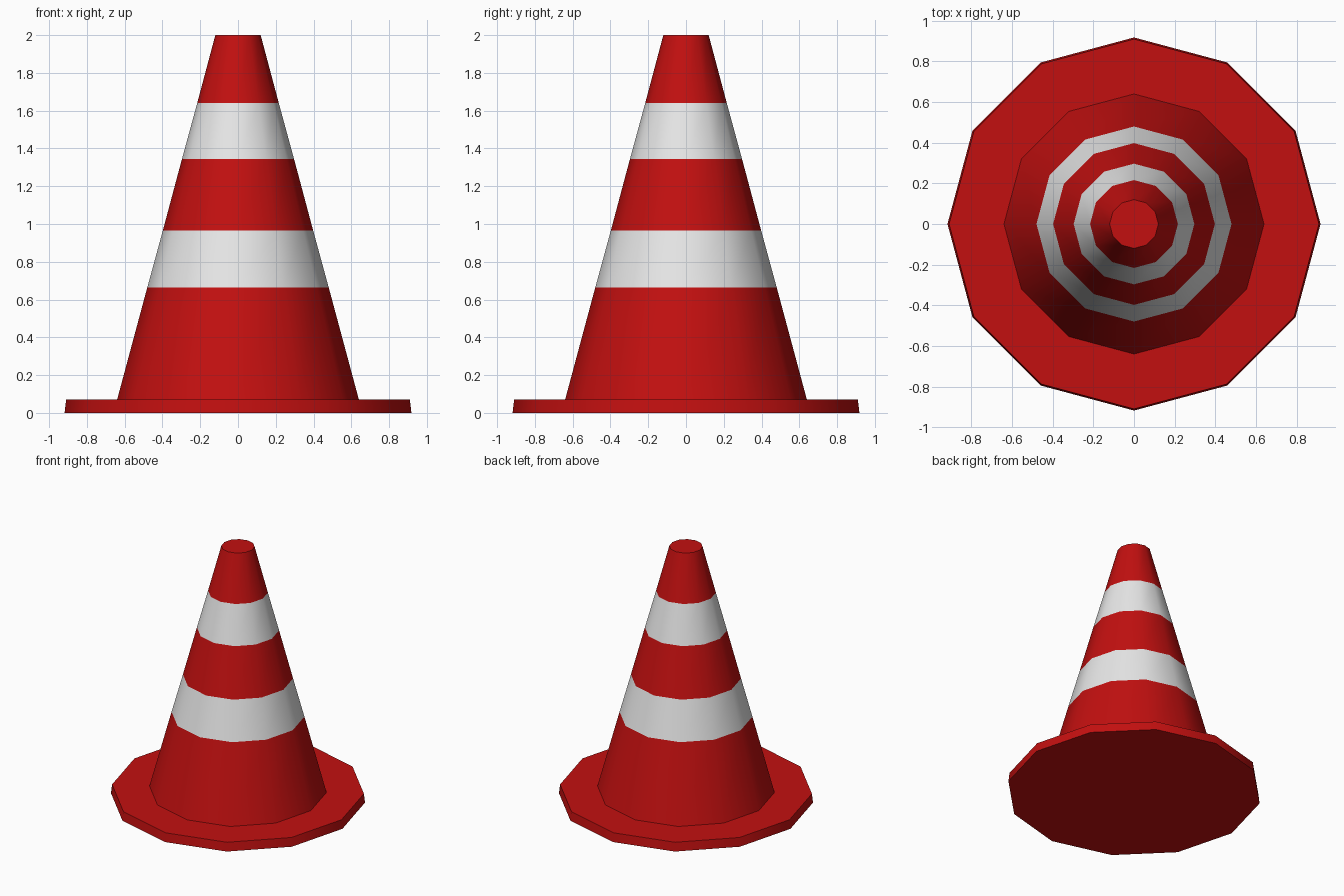
import bpy, bmesh, math

if "Cube" in bpy.data.objects:
    bpy.data.objects.remove(bpy.data.objects["Cube"])

SIDES = 12


def material(name, rgb):
    m = bpy.data.materials.new(name)
    m.diffuse_color = (*rgb, 1)
    m.use_nodes = True
    m.node_tree.nodes["Principled BSDF"].inputs["Base Color"].default_value = m.diffuse_color
    return m


red = material("cone red", (0.54, 0.005, 0.005))
white = material("stripe white", (0.8, 0.8, 0.8))

# Outline from the ground up: radius, height, material of the band above
profile = [
    (0.918, 0.0, 0),    # base plate rim
    (0.91, 0.07, 0),    # base plate top
    (0.64, 0.07, 0),    # foot of the cone
    (0.48, 0.665, 1),   # lower stripe
    (0.398, 0.965, 0),
    (0.297, 1.343, 1),  # upper stripe
    (0.216, 1.64, 0),
    (0.12, 2.0, 0),     # tip
]

bm = bmesh.new()
rings = [[bm.verts.new((r * math.cos(math.tau * i / SIDES),
                        r * math.sin(math.tau * i / SIDES), z))
          for i in range(SIDES)] for r, z, _ in profile]

# Bands between neighbouring rings
for low, high, (_, _, mat) in zip(rings, rings[1:], profile):
    for i in range(SIDES):
        j = (i + 1) % SIDES
        bm.faces.new((low[i], low[j], high[j], high[i])).material_index = mat

# Underside and flat tip
bm.faces.new(rings[0][::-1])
bm.faces.new(rings[-1])

mesh = bpy.data.meshes.new("traffic_cone")
bm.to_mesh(mesh)
bm.free()
mesh.materials.append(red)
mesh.materials.append(white)

cone = bpy.data.objects.new("traffic_cone", mesh)
bpy.context.collection.objects.link(cone)
bpy.context.view_layer.objects.active = cone
cone.select_set(True)
bpy.ops.object.shade_smooth_by_angle(angle=math.radians(40))
